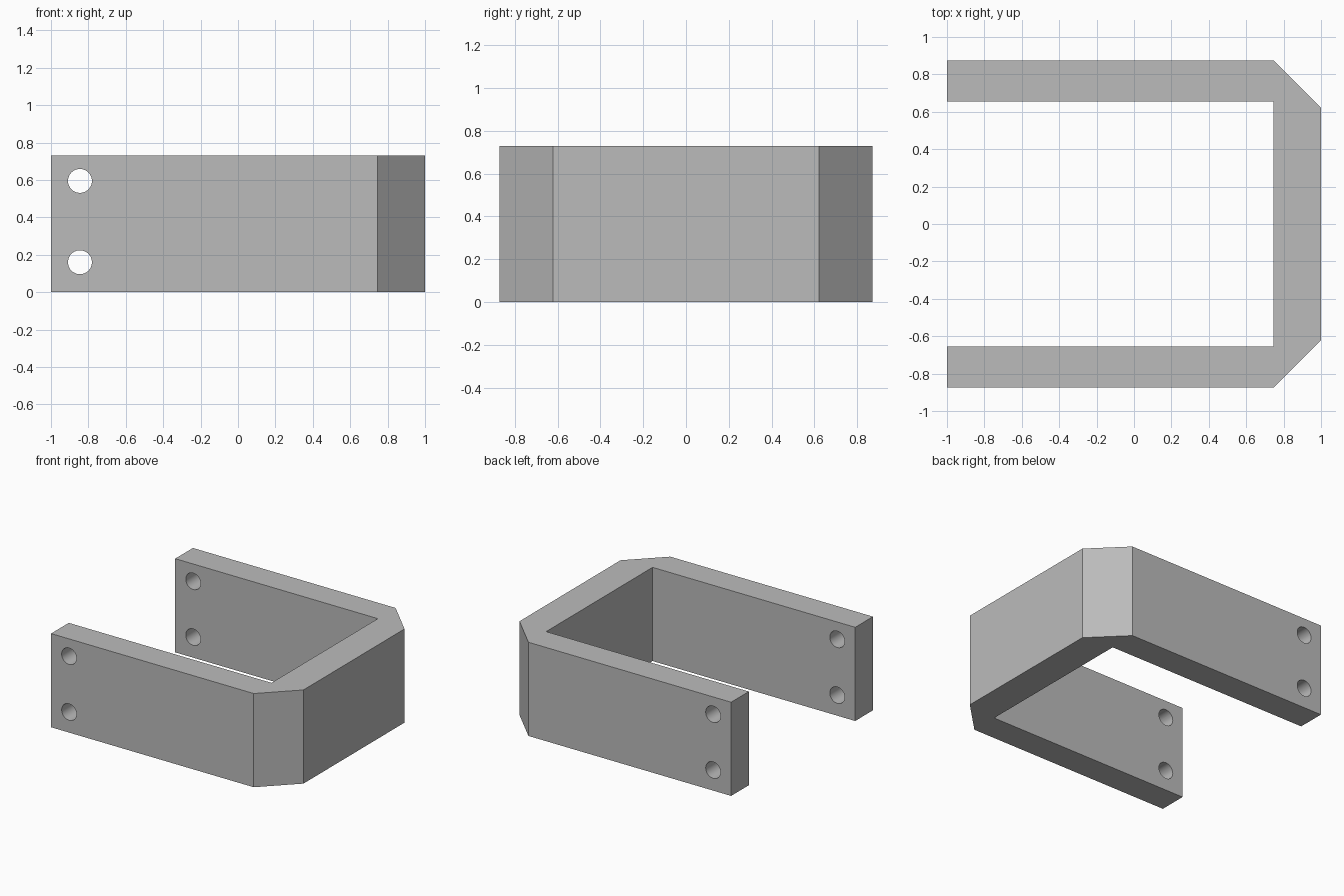
import bpy, bmesh, math

cube = bpy.data.objects.get("Cube")
if cube:
    bpy.data.objects.remove(cube, do_unlink=True)

HEIGHT = 0.73
OUTER_Y, INNER_Y = 0.873, 0.655
CHAMFER_X, CHAMFER_Y = 0.747, 0.622
HOLE_X, HOLE_RADIUS = -0.845, 0.064

# Plain grey finish
grey = bpy.data.materials.new("grey_metal")
grey.use_nodes = True
colour = (0.5, 0.5, 0.5, 1)
grey.diffuse_color = colour
grey.node_tree.nodes["Principled BSDF"].inputs["Base Color"].default_value = colour

# U-shaped profile: half of it, mirrored across y, then extruded upward
half = [(-1, INNER_Y), (-1, OUTER_Y), (CHAMFER_X, OUTER_Y), (1, CHAMFER_Y)]
inner = (CHAMFER_X, INNER_Y)
outline = [inner] + half
outline += [(x, -y) for x, y in reversed(outline)]

bm = bmesh.new()
base = bm.faces.new([bm.verts.new((x, y, 0)) for x, y in outline])
top = bmesh.ops.extrude_face_region(bm, geom=[base])["geom"]
bmesh.ops.translate(bm, vec=(0, 0, HEIGHT),
                    verts=[v for v in top if isinstance(v, bmesh.types.BMVert)])
bmesh.ops.recalc_face_normals(bm, faces=bm.faces)
mesh = bpy.data.meshes.new("u_bracket")
bm.to_mesh(mesh)
bm.free()
mesh.materials.append(grey)
bracket = bpy.data.objects.new("u_bracket", mesh)
bpy.context.collection.objects.link(bracket)

# Screw holes, drilled through both arms
for z in (0.16, 0.595):
    bpy.ops.mesh.primitive_cylinder_add(vertices=40, radius=HOLE_RADIUS, depth=2.2,
                                        location=(HOLE_X, 0, z),
                                        rotation=(math.pi / 2, 0, 0))
    cutter = bpy.context.object
    cutter.name = "hole_cutter"
    cutter.hide_render = True
    cutter.data.materials.append(grey)
    drill = bracket.modifiers.new("screw_hole", 'BOOLEAN')
    drill.operation = 'DIFFERENCE'
    drill.solver = 'EXACT'
    drill.object = cutter
    bpy.ops.object.select_all(action='DESELECT')
    bracket.select_set(True)
    bpy.context.view_layer.objects.active = bracket
    bpy.ops.object.modifier_apply(modifier=drill.name)
    bpy.data.objects.remove(cutter, do_unlink=True)

# Round bores, crisp plate edges
bpy.ops.object.shade_smooth_by_angle(angle=math.radians(30))
